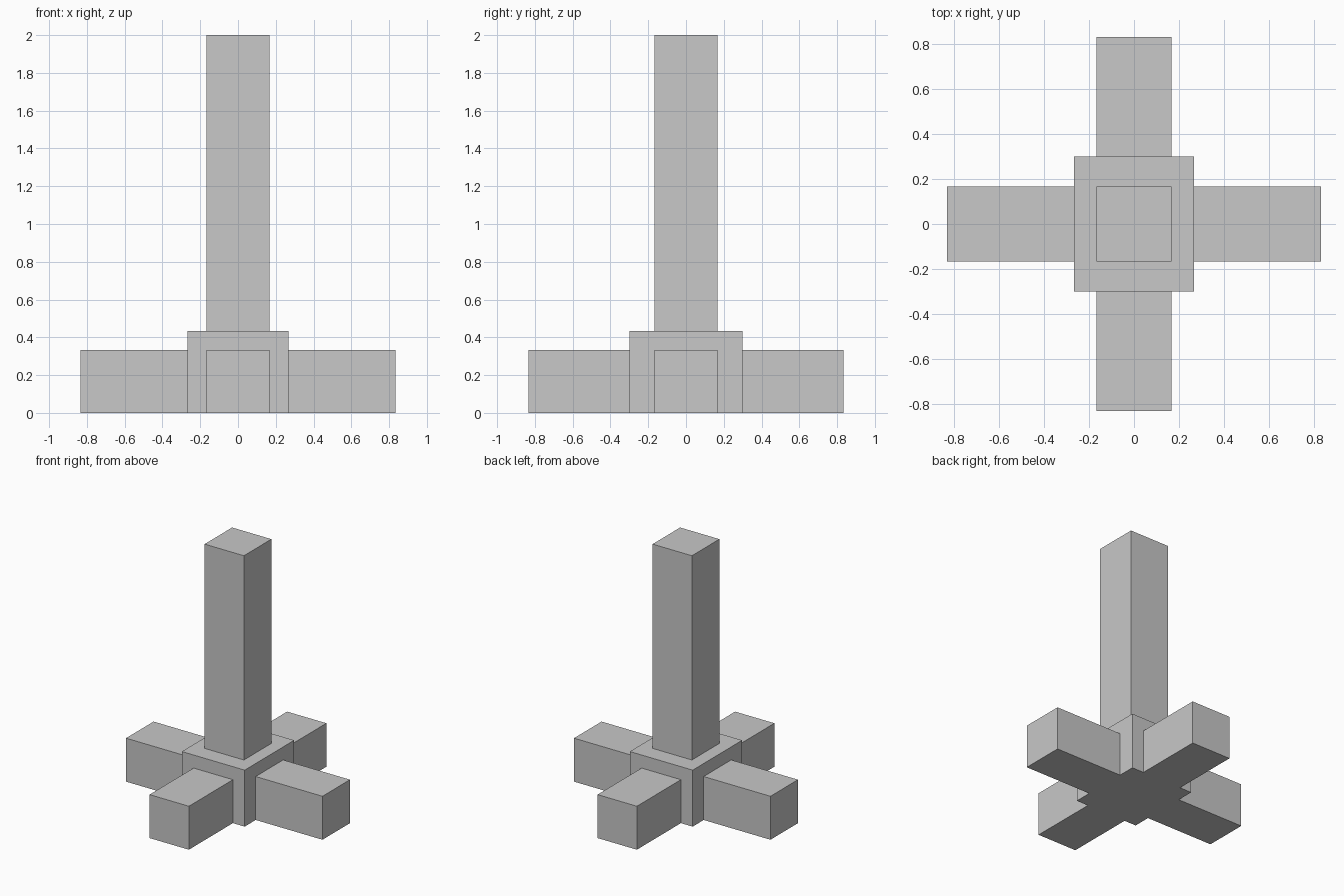
import bpy
import bmesh
from mathutils import Vector

if "Cube" in bpy.data.objects:
    bpy.data.objects.remove(bpy.data.objects["Cube"])

grey = bpy.data.materials.new("light grey")
grey.diffuse_color = (0.58, 0.58, 0.58, 1.0)
grey.use_nodes = True
grey.node_tree.nodes["Principled BSDF"].inputs["Base Color"].default_value = grey.diffuse_color

W = 1 / 6          # half width of beams
REACH = 5 / 6      # arm tip distance from centre
HUB_X, HUB_Y, HUB_Z = 0.2667, 0.30, 0.4333


def box(name, lo, hi):
    """Axis-aligned box between two corners."""
    lo, hi = Vector(lo), Vector(hi)
    bm = bmesh.new()
    bmesh.ops.create_cube(bm, size=1)
    for v in bm.verts:
        v.co = Vector(l + (c + 0.5) * (h - l) for l, h, c in zip(lo, hi, v.co))
    mesh = bpy.data.meshes.new(name)
    bm.to_mesh(mesh)
    bm.free()
    mesh.materials.append(grey)
    obj = bpy.data.objects.new(name, mesh)
    bpy.context.collection.objects.link(obj)
    return obj


# Central hub and upright post
box("hub", (-HUB_X, -HUB_Y, 0), (HUB_X, HUB_Y, HUB_Z))
box("post", (-W, -W, HUB_Z), (W, W, 2))

# Four floor arms butting against the hub
box("right_arm", (HUB_X, -W, 0), (REACH, W, 2 * W))
box("left_arm", (-REACH, -W, 0), (-HUB_X, W, 2 * W))
box("back_arm", (-W, HUB_Y, 0), (W, REACH, 2 * W))
box("front_arm", (-W, -REACH, 0), (W, -HUB_Y, 2 * W))
